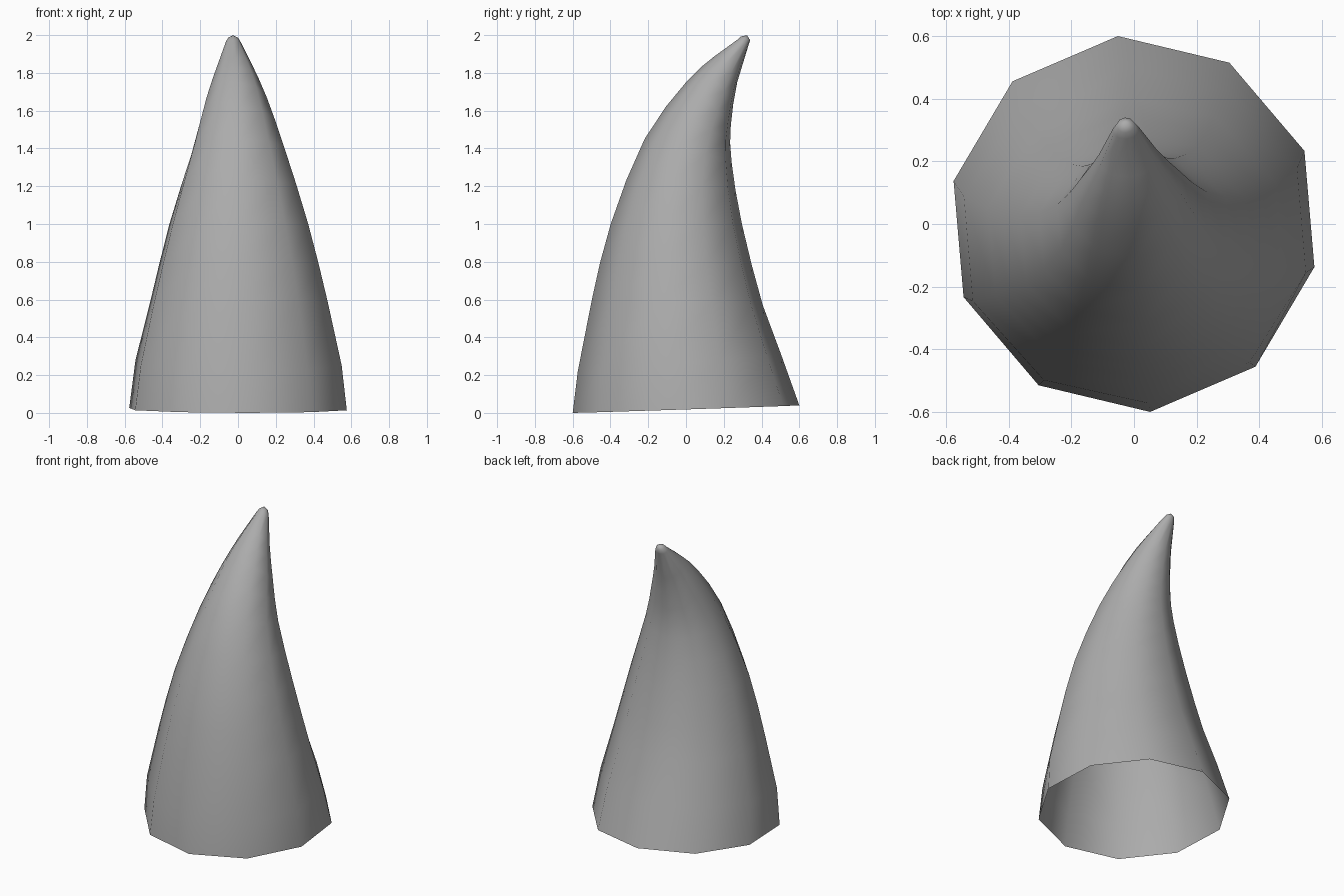
import bpy, bmesh, math
from mathutils import Vector

if "Cube" in bpy.data.objects:
    bpy.data.objects.remove(bpy.data.objects["Cube"])

SIDES = 10
TURN = math.radians(4.9)  # the horn curls slightly off the y axis

# Tilted rings: front y, front z, back y, back z, side radius
RINGS = [
    (-0.602, 0.00, 0.602, 0.04, 0.591),
    (-0.575, 0.22, 0.505, 0.31, 0.561),
    (-0.50, 0.60, 0.408, 0.57, 0.484),
    (-0.40, 1.00, 0.297, 1.00, 0.378),
    (-0.22, 1.45, 0.242, 1.33, 0.252),
    (0.00, 1.75, 0.238, 1.52, 0.168),
    (0.15, 1.887, 0.272, 1.75, 0.098),
    (0.272, 1.975, 0.33, 1.94, 0.042),
    (0.292, 1.993, 0.341, 1.972, 0.028),
]
TIP = Vector((0, 0.325, 1.999))


def midway(k):
    """Smooth in-between ring after ring k."""
    return tuple((9 * (b + c) - a - d) / 16 for a, b, c, d in zip(*RINGS[k - 1:k + 3]))


# Add in-between rings where the horn curves most
profile = []
for k, ring in enumerate(RINGS):
    profile.append(ring)
    if 2 <= k <= 5:
        profile.append(midway(k))

bm = bmesh.new()

# Horn wall: bridge ten-sided rings, base left open
loops = []
for fy, fz, by, bz, r in profile:
    front, back = Vector((0, fy, fz)), Vector((0, by, bz))
    mid, half = (front + back) / 2, (back - front) / 2
    ring = []
    for i in range(SIDES):
        a = 2 * math.pi * i / SIDES
        ring.append(bm.verts.new(mid + half * math.cos(a) + Vector((-r * math.sin(a), 0, 0))))
    loops.append(ring)
for lo, hi in zip(loops, loops[1:]):
    for i in range(SIDES):
        j = (i + 1) % SIDES
        bm.faces.new((lo[i], lo[j], hi[j], hi[i]))

# Rounded tip
tip = bm.verts.new(TIP)
for i in range(SIDES):
    bm.faces.new((loops[-1][i], loops[-1][(i + 1) % SIDES], tip))

bmesh.ops.recalc_face_normals(bm, faces=bm.faces[:])
for f in bm.faces:
    f.smooth = True

mesh = bpy.data.meshes.new("horn")
bm.to_mesh(mesh)
bm.free()

# Dark grey surface
grey = bpy.data.materials.new("dark_grey")
grey.diffuse_color = (0.41, 0.41, 0.41, 1)
grey.use_nodes = True
grey.node_tree.nodes["Principled BSDF"].inputs["Base Color"].default_value = grey.diffuse_color
mesh.materials.append(grey)

horn = bpy.data.objects.new("horn", mesh)
horn.rotation_euler.z = TURN
bpy.context.collection.objects.link(horn)
